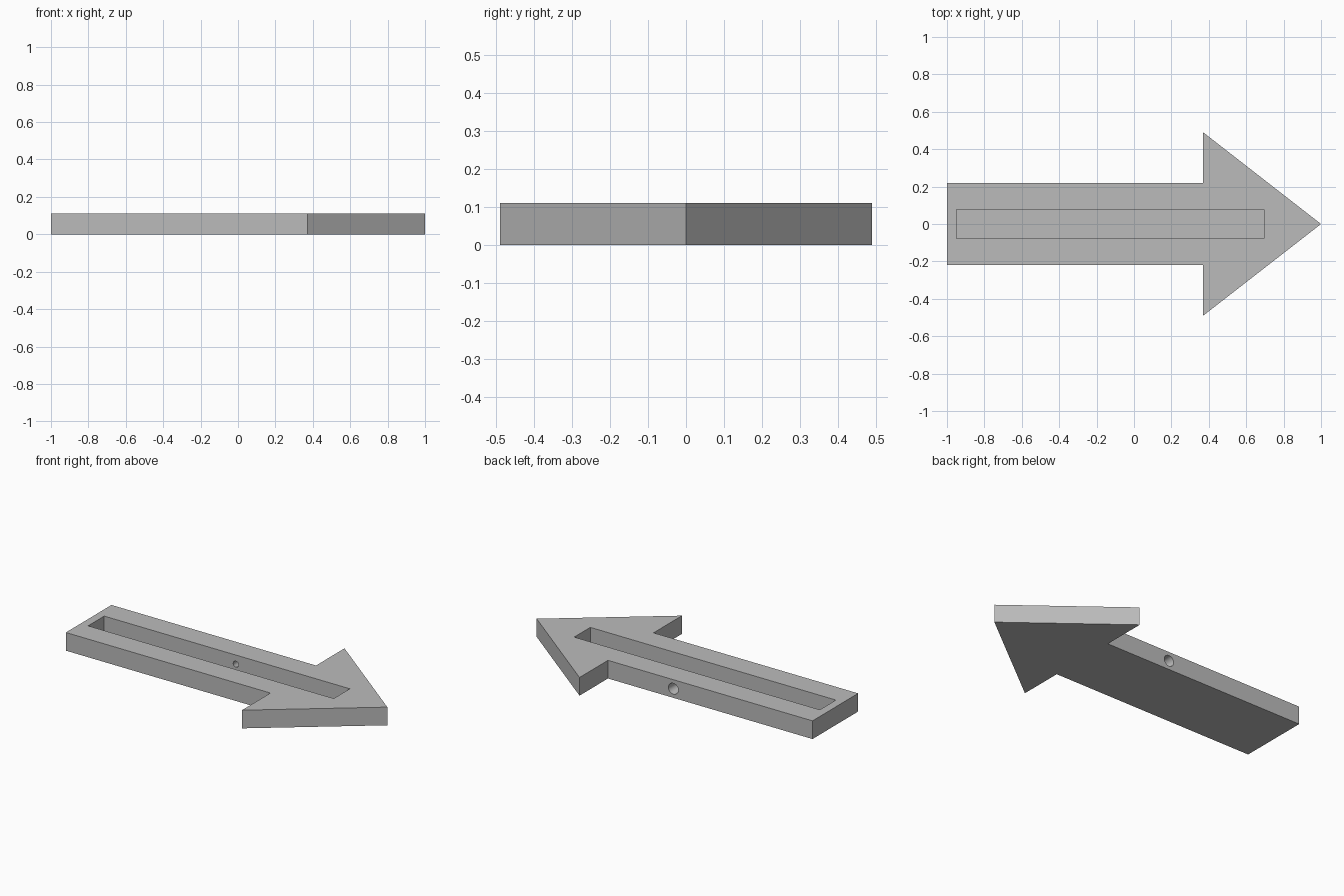
import bpy, bmesh, math

if "Cube" in bpy.data.objects:
    bpy.data.objects.remove(bpy.data.objects["Cube"])

grey = bpy.data.materials.new("plain grey")
grey.diffuse_color = (0.5, 0.5, 0.5, 1)
grey.use_nodes = True
grey.node_tree.nodes["Principled BSDF"].inputs["Base Color"].default_value = grey.diffuse_color

H = 0.11        # sign thickness
FLOOR = 0.005   # thin floor left under the slot


def prism(name, outline, z0, z1):
    """Extrude a flat outline between two heights."""
    bm = bmesh.new()
    base = bm.faces.new([bm.verts.new((x, y, z0)) for x, y in outline])
    top = bmesh.ops.extrude_face_region(bm, geom=[base])["geom"]
    bmesh.ops.translate(bm, vec=(0, 0, z1 - z0),
                        verts=[v for v in top if isinstance(v, bmesh.types.BMVert)])
    bmesh.ops.recalc_face_normals(bm, faces=bm.faces)
    mesh = bpy.data.meshes.new(name)
    bm.to_mesh(mesh)
    bm.free()
    mesh.materials.append(grey)
    obj = bpy.data.objects.new(name, mesh)
    bpy.context.collection.objects.link(obj)
    return obj


# Arrow body: half outline mirrored across the x axis
half = [(-1, -0.218), (0.37, -0.218), (0.37, -0.49)]
outline = half + [(1, 0)] + [(x, -y) for x, y in reversed(half)]
arrow = prism("arrow_body", outline, 0, H)

# Long slot open at the top
slot = prism("slot_cutter", [(-0.95, -0.077), (0.695, -0.077),
                             (0.695, 0.077), (-0.95, 0.077)], FLOOR, H + 0.1)

# Tapered hole through the back wall, wide on the outside
y_in, y_out, r_in, r_out = 0.077, 0.218, 0.018, 0.033
slope = (r_out - r_in) / (y_out - y_in)
extra = 0.02
bpy.ops.mesh.primitive_cone_add(
    vertices=32, radius1=r_out + slope * extra, radius2=r_in - slope * extra,
    depth=y_out - y_in + 2 * extra, location=(-0.068, (y_in + y_out) / 2, H / 2),
    rotation=(math.pi / 2, 0, 0))
hole = bpy.context.object
hole.name = "hole_cutter"
hole.data.materials.append(grey)

for cutter in (slot, hole):
    cutter.hide_render = True
    cutter.hide_set(True)
    cut = arrow.modifiers.new(cutter.name, "BOOLEAN")
    cut.operation = "DIFFERENCE"
    cut.solver = "EXACT"
    cut.object = cutter

# Smooth the hole wall, keep the other edges sharp
bpy.ops.object.select_all(action="DESELECT")
arrow.select_set(True)
bpy.context.view_layer.objects.active = arrow
for cutter in (slot, hole):
    bpy.ops.object.modifier_apply(modifier=cutter.name)
bpy.ops.object.shade_smooth_by_angle(angle=math.radians(30))
